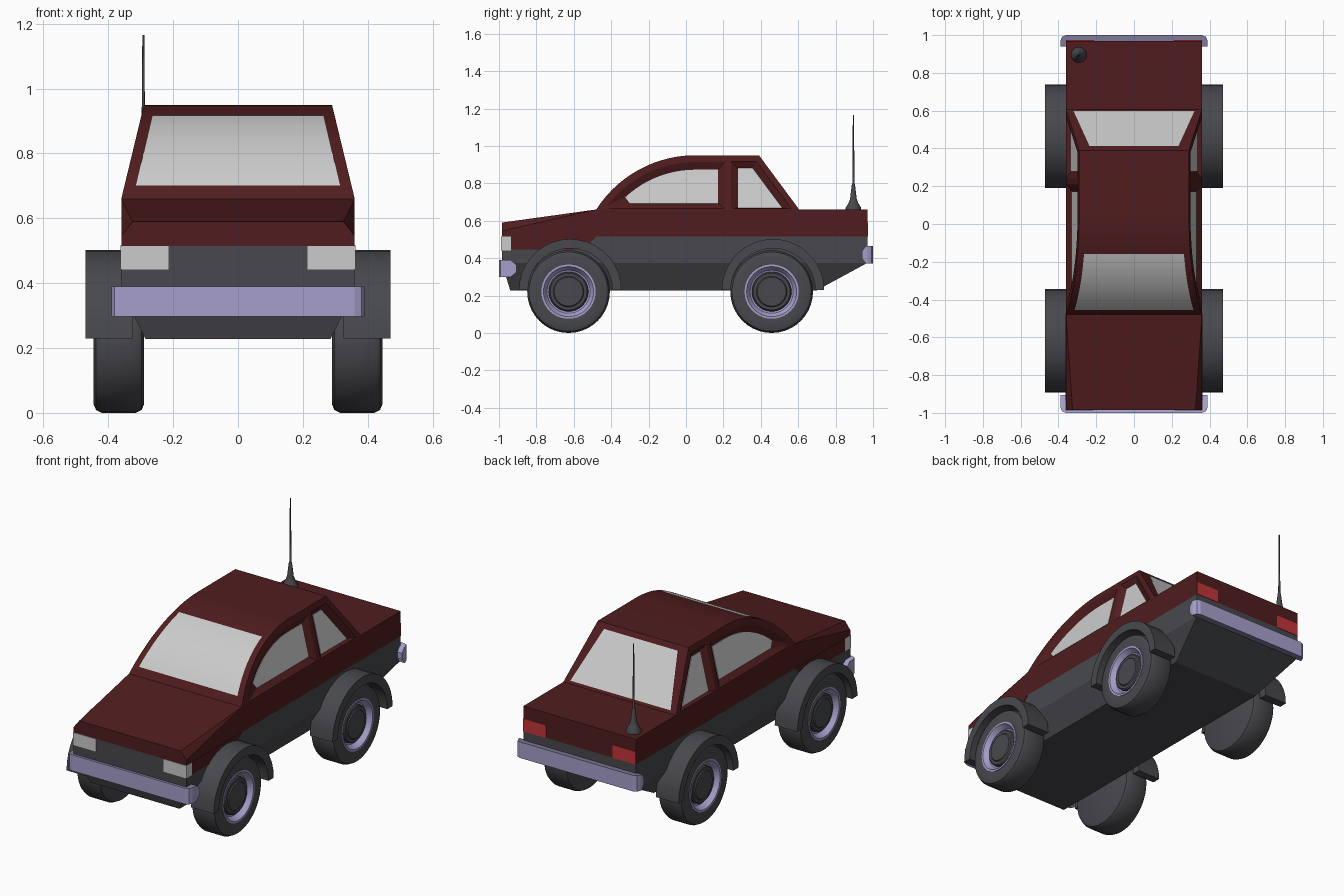
import bpy, bmesh
from math import sin, cos, asin, pi, radians

if "Cube" in bpy.data.objects:
    bpy.data.objects.remove(bpy.data.objects["Cube"])


def material(name, r, g, b):
    m = bpy.data.materials.new(name)
    m.diffuse_color = (r, g, b, 1)
    m.use_nodes = True
    m.node_tree.nodes["Principled BSDF"].inputs["Base Color"].default_value = m.diffuse_color
    return m


RED = material("paint", 0.08, 0.012, 0.013)
DARK = material("dark_plastic", 0.065, 0.066, 0.075)
METAL = material("lilac_metal", 0.38, 0.35, 0.60)
GLASS = material("glass", 0.58, 0.58, 0.58)
TAIL = material("tail_red", 0.55, 0.035, 0.04)


def activate(ob):
    bpy.ops.object.select_all(action='DESELECT')
    ob.select_set(True)
    bpy.context.view_layer.objects.active = ob


def finish(name, bm, mat, smooth=None, recalc=True):
    if recalc:
        bmesh.ops.recalc_face_normals(bm, faces=bm.faces[:])
    me = bpy.data.meshes.new(name)
    bm.to_mesh(me)
    bm.free()
    me.materials.append(mat)
    ob = bpy.data.objects.new(name, me)
    bpy.context.collection.objects.link(ob)
    if smooth:
        activate(ob)
        bpy.ops.object.shade_smooth_by_angle(angle=radians(smooth))
    return ob


def loft(name, a, b, mat, smooth=None):
    """Closed solid between two matching outlines."""
    bm = bmesh.new()
    va, vb = [bm.verts.new(p) for p in a], [bm.verts.new(p) for p in b]
    n = len(a)
    bm.faces.new(va)
    bm.faces.new(vb[::-1])
    for i in range(n):
        j = (i + 1) % n
        bm.faces.new((va[j], va[i], vb[i], vb[j]))
    return finish(name, bm, mat, smooth)


def hull(name, half, mat):
    """Convex solid from points given for +x only."""
    bm = bmesh.new()
    for x, y, z in half:
        bm.verts.new((x, y, z))
        bm.verts.new((-x, y, z))
    bmesh.ops.convex_hull(bm, input=bm.verts[:])
    bmesh.ops.dissolve_limit(bm, angle_limit=0.01, verts=bm.verts[:], edges=bm.edges[:])
    return finish(name, bm, mat)


def box(name, x0, x1, y0, y1, z0, z1, mat):
    ring = [(x0, y0), (x1, y0), (x1, y1), (x0, y1)]
    return loft(name, [(x, y, z0) for x, y in ring], [(x, y, z1) for x, y in ring], mat)


def lathe(name, prof, place, mat, n=32):
    """Revolve (along, radius) points; place maps (along, u, v) to space."""
    bm = bmesh.new()
    rings = []
    for a, r in prof:
        if r == 0:
            rings.append([bm.verts.new(place(a, 0, 0))] * n)
        else:
            rings.append([bm.verts.new(place(a, r * cos(2 * pi * k / n), r * sin(2 * pi * k / n)))
                          for k in range(n)])
    for p, q in zip(rings, rings[1:]):
        for k in range(n):
            j = (k + 1) % n
            bm.faces.new(dict.fromkeys((p[k], p[j], q[j], q[k])))
    return finish(name, bm, mat, 30)


# Lower body tub
hull("lower_body", [(0.36, -0.985, 0.515), (0.36, 0.97, 0.515), (0.36, -0.985, 0.375),
                    (0.36, 0.97, 0.375), (0.285, -0.94, 0.228), (0.285, 0.70, 0.228)], DARK)
# Upper body with hood chamfers
hull("upper_body", [(0.325, -0.985, 0.59), (0.36, -0.985, 0.545), (0.36, -0.985, 0.515),
                    (0.36, -0.48, 0.66), (0.36, 0.97, 0.66), (0.36, 0.97, 0.515)], RED)

# Cabin: arc front, flat roof, sloped back, walls leaning in
R, CY, CZ = 0.629, 0.05, 0.321


def wall(z):
    return 0.36 - 0.07 * (z - 0.66) / 0.29


def arc(r, a0, a1, n):
    return [(CY - r * cos(a0 + (a1 - a0) * i / n), CZ + r * sin(a0 + (a1 - a0) * i / n))
            for i in range(n + 1)]


def on_wall(pts, s, off):
    return [(s * (wall(z) + off), y, z) for y, z in pts]


prof = arc(R, asin(0.339 / R), pi / 2, 14) + [(0.39, 0.95), (0.605, 0.66)]
cabin = loft("cabin", on_wall(prof, 1, 0), on_wall(prof, -1, 0), RED, 25)

# Side windows: tapered recess plus glass
ro, ri = R - 0.035, R - 0.077
windows = {
    "door_window": (
        [(-0.425, 0.664)] + arc(ro, asin(0.36 / ro), pi / 2, 10) + [(0.21, CZ + ro), (0.21, 0.664)],
        [(-0.30, 0.692)] + arc(ri, asin(0.405 / ri), pi / 2, 10) + [(0.172, CZ + ri), (0.172, 0.692)]),
    "quarter_window": (
        [(0.24, 0.664), (0.24, 0.918), (0.378, 0.918), (0.565, 0.664)],
        [(0.277, 0.668), (0.277, 0.883), (0.355, 0.883), (0.515, 0.668)]),
}
for name, (outer, inner) in windows.items():
    for s in (1, -1):
        cut = loft("cutter", on_wall(outer, s, 0.001), on_wall(inner, s, -0.025), RED)
        mod = cabin.modifiers.new("recess", 'BOOLEAN')
        mod.operation, mod.solver, mod.object = 'DIFFERENCE', 'EXACT', cut
        activate(cabin)
        bpy.ops.object.modifier_apply(modifier=mod.name)
        bpy.data.objects.remove(cut)
        loft(name, on_wall(inner, s, -0.022), on_wall(inner, s, -0.03), GLASS)


# Windscreen and rear window sheets
def sheet(name, rows):
    bm = bmesh.new()
    v = [(bm.verts.new((-x, y, z)), bm.verts.new((x, y, z))) for x, y, z in rows]
    for (a, b), (c, d) in zip(v, v[1:]):
        bm.faces.new((a, b, d, c))
    return finish(name, bm, GLASS, 30, recalc=False)


sheet("windscreen", [(0.315 - 0.05 * (z - 0.70) / 0.215, y, z)
                     for y, z in arc(R + 0.003, asin(0.379 / R), asin(0.594 / R), 12)])
sheet("rear_window", [(0.235, 0.412, 0.926), (0.32, 0.598, 0.675)])

# Lights and lowered front wing panels
wing = [(-0.935, 0.516), (-0.935, 0.445), (-0.55, 0.445), (-0.48, 0.516)]
for s in (1, -1):
    box("headlight", s * 0.215, s * 0.362, -0.988, -0.935, 0.442, 0.515, GLASS)
    box("tail_light", s * 0.212, s * 0.359, 0.95, 0.973, 0.515, 0.59, TAIL)
    loft("front_wing", [(s * 0.34, y, z) for y, z in wing], [(s * 0.362, y, z) for y, z in wing], RED)


# Bumpers: rounded outer corners, ends tapering toward the body
def bumper(name, tip, d, depth, zc):
    half = [(0.39, depth), (0.39, depth * 0.65), (0.39, 0.03), (0.381, 0.009), (0.36, 0.0)]
    ring = half + [(-x, t) for x, t in half[::-1]]

    def side(s):
        return [(x, tip + d * t, zc + s * (0.018 if t == depth else 0.046)) for x, t in ring]
    loft(name, side(1), side(-1), METAL)


bumper("front_bumper", -1.0, 1, 0.095, 0.344)
bumper("rear_bumper", 1.0, -1, 0.06, 0.418)

# Wheels and flared arches
tyre = [(0.29, 0), (0.29, 0.195), (0.297, 0.212), (0.315, 0.221), (0.42, 0.221),
        (0.438, 0.212), (0.445, 0.195), (0.442, 0.145), (0.40, 0.14)]
rim = [(0.40, 0.145), (0.445, 0.145), (0.445, 0.134), (0.415, 0.115), (0.405, 0.09)]
hub = [(0.40, 0.108), (0.425, 0.104), (0.43, 0.098), (0.43, 0.082), (0.436, 0.077), (0.436, 0)]
for s in (1, -1):
    for yc, ya in ((-0.628, -0.619), (0.458, 0.465)):
        def place(a, u, v):
            return (s * a, yc + u, 0.221 + v)
        lathe("tyre", tyre, place, DARK, 40)
        lathe("wheel_rim", rim, place, METAL, 40)
        lathe("wheel_hub", hub, place, DARK, 40)
        ang = [pi * i / 18 for i in range(19)]
        arch = [(ya + 0.274 * cos(t), 0.23 + 0.272 * sin(t)) for t in ang]
        arch += [(ya + 0.226 * cos(t), 0.23 + 0.222 * sin(t)) for t in ang[::-1]]
        loft("wheel_arch", [(s * 0.325, y, z) for y, z in arch],
             [(s * 0.47, y, z) for y, z in arch], DARK, 30)

# Whip antenna on the rear deck
lathe("antenna", [(0.655, 0), (0.655, 0.042), (0.67, 0.041), (0.695, 0.026), (0.715, 0.018),
                  (0.79, 0.009), (0.80, 0.006), (1.165, 0.003), (1.165, 0)],
      lambda a, u, v: (-0.292 + u, 0.895 + v, a), DARK, 16)
